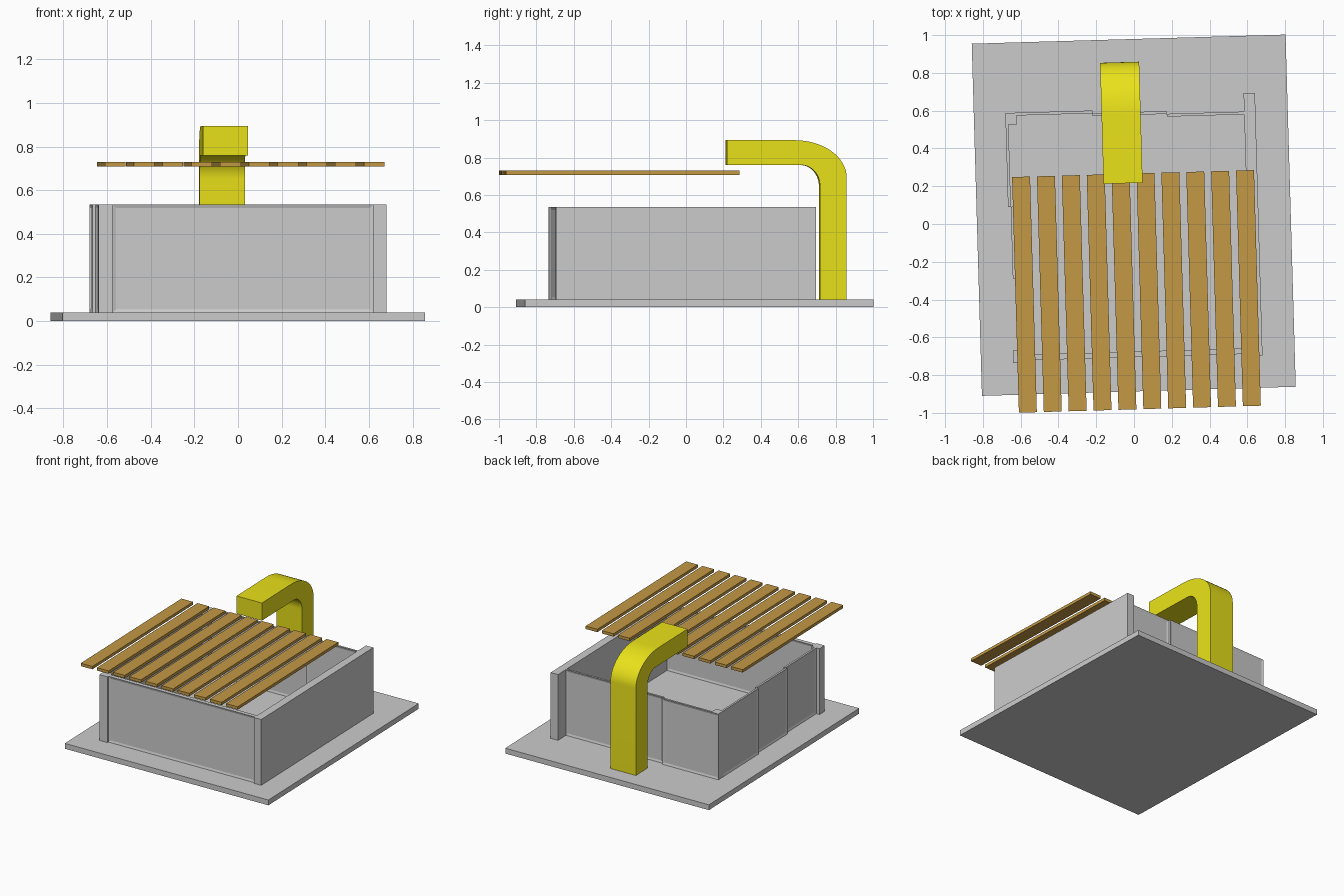
import bpy, bmesh, math
from mathutils import Matrix

if "Cube" in bpy.data.objects:
    bpy.data.objects.remove(bpy.data.objects["Cube"])

TURN = Matrix.Rotation(math.radians(1.66), 4, 'Z')   # whole model sits slightly turned
Z0, Z1 = 0.04, 0.535                                 # wall bottom and top


def material(name, rgb):
    m = bpy.data.materials.new(name)
    m.diffuse_color = (*rgb, 1)
    m.use_nodes = True
    m.node_tree.nodes["Principled BSDF"].inputs["Base Color"].default_value = m.diffuse_color
    return m


WOOD = material("wood", (0.55, 0.32, 0.06))
YELLOW = material("yellow", (0.82, 0.76, 0.01))


def finish(bm, name, mat=None):
    bmesh.ops.recalc_face_normals(bm, faces=bm.faces)
    me = bpy.data.meshes.new(name)
    bm.to_mesh(me)
    bm.free()
    ob = bpy.data.objects.new(name, me)
    bpy.context.collection.objects.link(ob)
    ob.matrix_world = TURN
    if mat:
        me.materials.append(mat)
    return ob


def box(name, x, y, z, mat=None):
    bm = bmesh.new()
    bmesh.ops.create_cube(bm, size=1)
    for v in bm.verts:
        v.co = [(r[0] + r[1]) / 2 + c * (r[1] - r[0]) for c, r in zip(v.co, (x, y, z))]
    return finish(bm, name, mat)


def framed_panel(name, x, y, border=0.022, depth=0.005):
    """Thin upright panel, both large faces recessed inside a flat frame."""
    ob = box(name, x, y, (Z0, Z1))
    axis = 0 if x[1] - x[0] < y[1] - y[0] else 1
    bm = bmesh.new()
    bm.from_mesh(ob.data)
    bm.normal_update()
    big = [f for f in bm.faces if abs(f.normal[axis]) > 0.9]
    bmesh.ops.inset_individual(bm, faces=big, thickness=border)
    for f in big:
        shift = f.normal.copy() * -depth
        for v in f.verts:
            v.co += shift
    bm.to_mesh(ob.data)
    bm.free()


# base slab
box("base_slab", (-0.831, 0.831), (-0.886, 0.979), (0, Z0))

# solid side wall and corner posts
box("right_wall", (0.60, 0.66), (-0.715, 0.676), (Z0, Z1))
box("front_left_post", (-0.661, -0.595), (-0.716, -0.652), (Z0, Z1))
box("back_left_post", (-0.664, -0.605), (0.545, 0.592), (Z0, Z1))

# front wall and stepped sliding panels at the back and left
framed_panel("front_panel", (-0.595, 0.60), (-0.705, -0.675))
back_edges = (-0.664, -0.203, 0.19, 0.60)
left_edges = (0.592, 0.11, -0.27, -0.652)
for i in range(3):
    y = 0.607 - 0.0145 * i
    framed_panel(f"back_panel_{i + 1}", (back_edges[i], back_edges[i + 1]), (y - 0.015, y))
    x = -0.664 + 0.0145 * i
    framed_panel(f"left_panel_{i + 1}", (x, x + 0.015), (left_edges[i + 1], left_edges[i]))

# roof slats
for i in range(10):
    x = -0.638 + 0.1318 * i
    box(f"roof_slat_{i + 1}", (x, x + 0.095), (-0.981, 0.267), (0.708, 0.73), WOOD)

# bent square duct: outer and inner elbow arcs joined into one profile
N = 16


def arc(cy, cz, ry, rz):
    return [(cy + ry * math.sin(t), cz + rz * math.cos(t))
            for t in (math.pi / 2 * k / N for k in range(N + 1))]


outer = [(0.217, 0.893)] + arc(0.58, 0.693, 0.278, 0.20) + [(0.858, Z0)]
inner = [(0.217, 0.76)] + arc(0.615, 0.65, 0.10, 0.11) + [(0.715, Z0)]
bm = bmesh.new()
rings = [[bm.verts.new((x, *p)) for x, p in ((-0.155, o), (0.052, o), (0.052, i), (-0.155, i))]
         for o, i in zip(outer, inner)]
for a, b in zip(rings, rings[1:]):
    for k in range(4):
        bm.faces.new((a[k], a[(k + 1) % 4], b[(k + 1) % 4], b[k]))
bm.faces.new(rings[0])
bm.faces.new(rings[-1])
duct = finish(bm, "bent_duct", YELLOW)
bpy.context.view_layer.objects.active = duct
duct.select_set(True)
bpy.ops.object.shade_smooth_by_angle(angle=math.radians(30))
